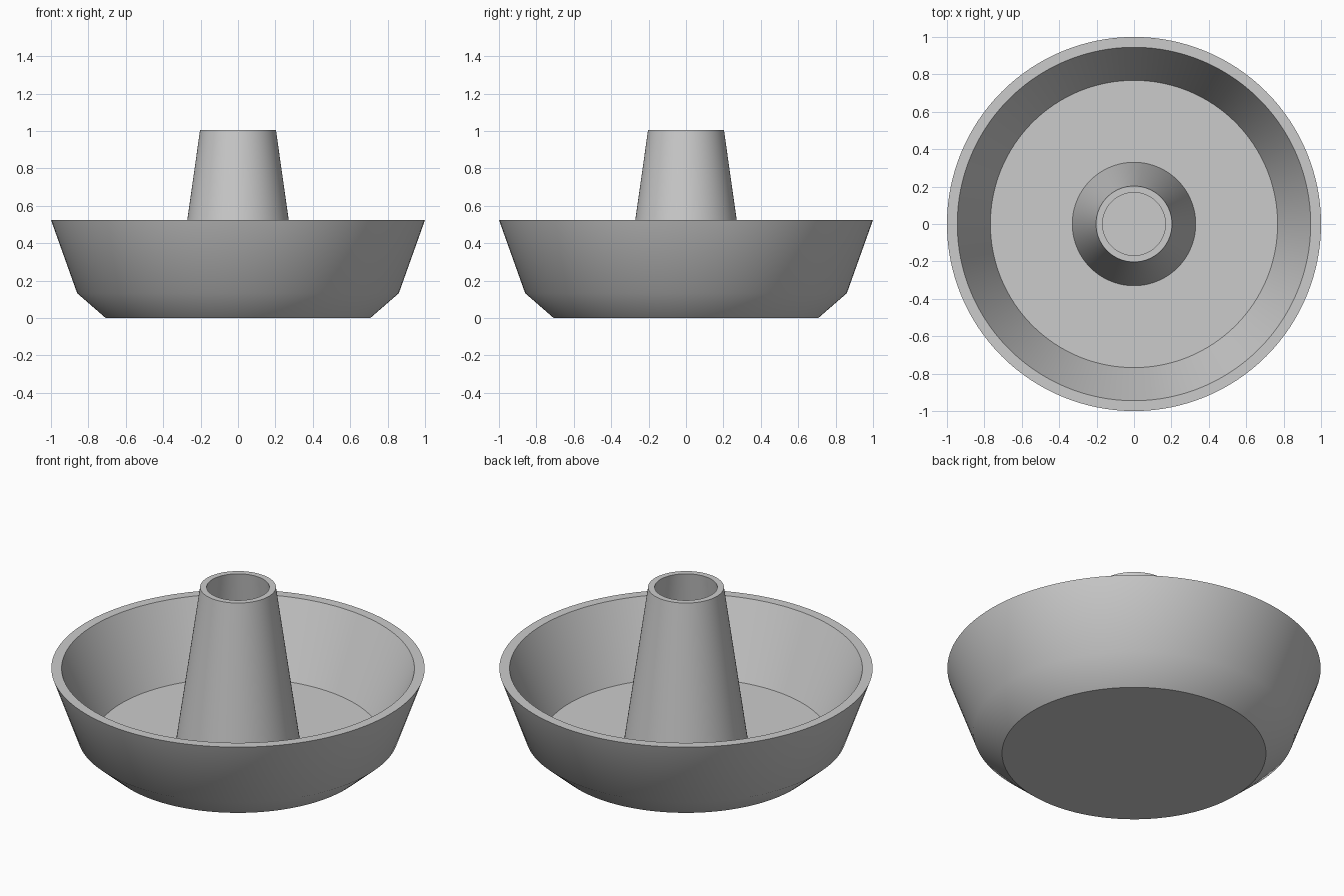
import bpy, bmesh, math

if "Cube" in bpy.data.objects:
    bpy.data.objects.remove(bpy.data.objects["Cube"])

SEGMENTS = 128


def lathe(name, profile):
    """Revolve an (radius, z) profile around z; points on the axis become poles."""
    bm = bmesh.new()
    verts = [bm.verts.new((r, 0, z)) for r, z in profile]
    edges = [bm.edges.new(pair) for pair in zip(verts, verts[1:])]
    bmesh.ops.spin(bm, geom=verts + edges, cent=(0, 0, 0), axis=(0, 0, 1),
                   angle=2 * math.pi, steps=SEGMENTS, use_merge=True)
    bmesh.ops.remove_doubles(bm, verts=bm.verts, dist=1e-5)
    bmesh.ops.recalc_face_normals(bm, faces=bm.faces)
    mesh = bpy.data.meshes.new(name)
    bm.to_mesh(mesh)
    bm.free()
    obj = bpy.data.objects.new(name, mesh)
    bpy.context.collection.objects.link(obj)
    bpy.ops.object.select_all(action='DESELECT')
    obj.select_set(True)
    bpy.context.view_layer.objects.active = obj
    bpy.ops.object.shade_smooth_by_angle(angle=math.radians(32))
    return obj


FLOOR = 0.11

# Bowl: solid base, chamfered foot, flared wall, flat rim, inner floor
lathe("pan_bowl", [(0, 0), (0.707, 0), (0.86, 0.133), (1.0, 0.525),
                   (0.945, 0.525), (0.768, FLOOR), (0, FLOOR)])

# Centre tube: tapered hollow cone standing on the inner floor
lathe("centre_tube", [(0.33, FLOOR), (0.203, 1.005), (0.168, 1.005),
                      (0.295, FLOOR), (0.33, FLOOR)])
